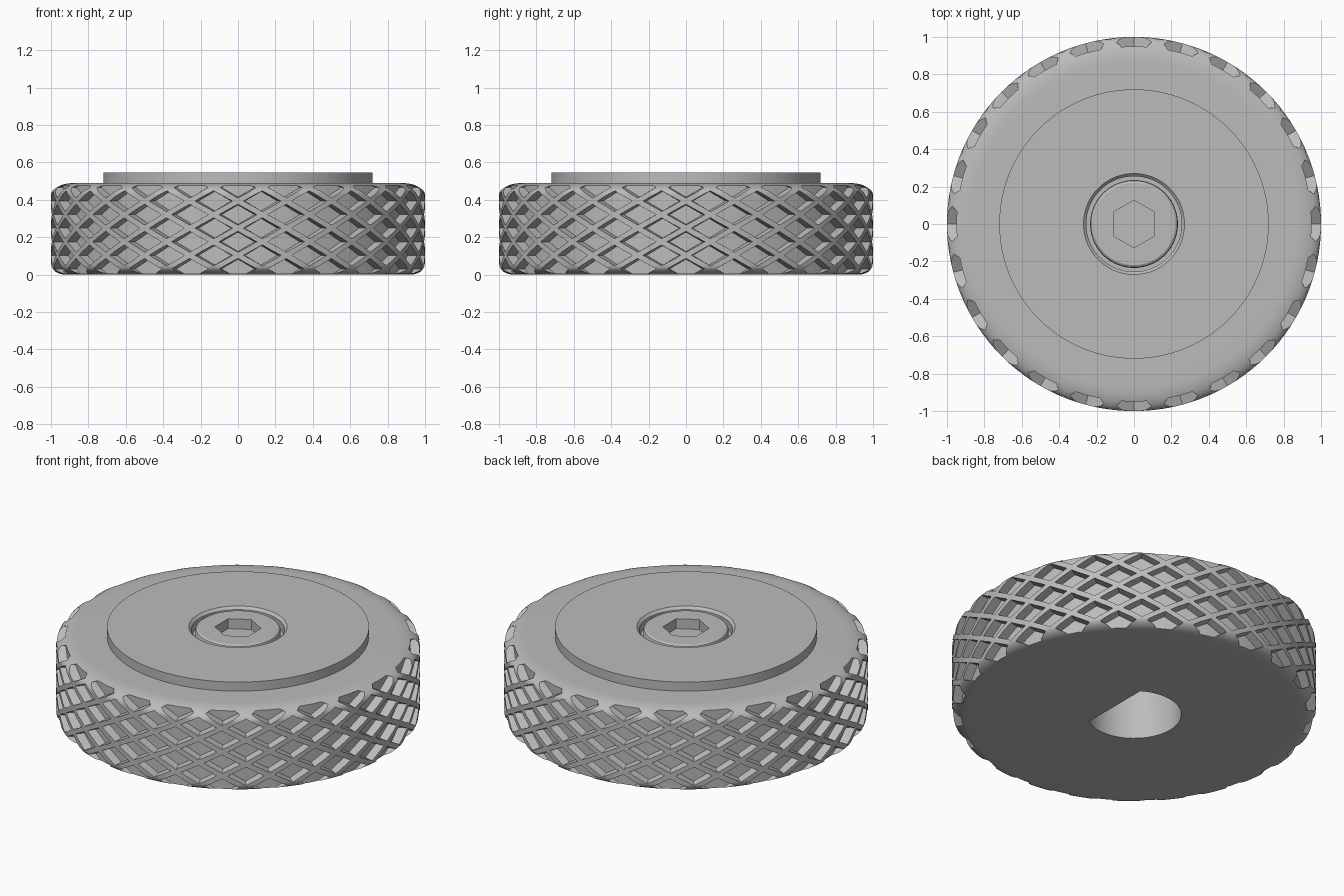
import bpy, bmesh, math
from math import sin, cos, pi, radians

cube = bpy.data.objects.get("Cube")
if cube:
    bpy.data.objects.remove(cube, do_unlink=True)

grey = bpy.data.materials.new("plain grey")
grey.use_nodes = True
grey.diffuse_color = (0.5, 0.5, 0.5, 1)
grey.node_tree.nodes["Principled BSDF"].inputs["Base Color"].default_value = (0.5, 0.5, 0.5, 1)


def add_object(name, bm):
    bmesh.ops.recalc_face_normals(bm, faces=bm.faces)
    mesh = bpy.data.meshes.new(name)
    bm.to_mesh(mesh)
    bm.free()
    mesh.materials.append(grey)
    obj = bpy.data.objects.new(name, mesh)
    bpy.context.collection.objects.link(obj)
    return obj


def lathe(name, profile, steps):
    """Revolve (radius, height) points that start and end on the axis."""
    bm = bmesh.new()
    verts = [bm.verts.new((r, 0, z)) for r, z in profile]
    edges = [bm.edges.new(pair) for pair in zip(verts, verts[1:])]
    bmesh.ops.spin(bm, geom=verts + edges, cent=(0, 0, 0), axis=(0, 0, 1),
                   angle=2 * pi, steps=steps, use_merge=False)
    bmesh.ops.remove_doubles(bm, verts=bm.verts, dist=0.0002)
    return add_object(name, bm)


def prism(name, outline, low, high):
    """Extrude a flat outline between two heights."""
    bm = bmesh.new()
    rings = [[bm.verts.new((x, y, z)) for x, y in outline] for z in (low, high)]
    for ring in rings:
        bm.faces.new(ring)
    n = len(outline)
    for i in range(n):
        j = (i + 1) % n
        bm.faces.new((rings[0][i], rings[0][j], rings[1][j], rings[1][i]))
    return add_object(name, bm)


def cut(obj, cutter):
    """Subtract the cutter, bake the result and drop the cutter."""
    cutter.hide_render = True
    mod = obj.modifiers.new("cut", 'BOOLEAN')
    mod.operation, mod.solver, mod.object = 'DIFFERENCE', 'EXACT', cutter
    bpy.context.view_layer.update()
    result = obj.evaluated_get(bpy.context.evaluated_depsgraph_get())
    mesh = bpy.data.meshes.new_from_object(result)
    obj.modifiers.clear()
    obj.data = mesh
    bpy.data.objects.remove(cutter, do_unlink=True)


def smooth(obj):
    bpy.ops.object.select_all(action='DESELECT')
    obj.select_set(True)
    bpy.context.view_layer.objects.active = obj
    bpy.ops.object.shade_smooth_by_angle(angle=radians(25))


# Knob body: rounded rim, raised disc and counterbore
quarter = [i * pi / 16 for i in range(9)]
profile = [(0, 0)]
profile += [(0.92 + 0.08 * sin(t), 0.05 - 0.05 * cos(t)) for t in quarter]
profile += [(0.87 + 0.13 * cos(t), 0.43 + 0.06 * sin(t)) for t in quarter]
profile += [(0.72, 0.49), (0.72, 0.545), (0.27, 0.545), (0.255, 0.53),
            (0.255, 0.48), (0, 0.48)]
body = lathe("knob_body", profile, 192)

# Knurling: staggered diamond pockets around the rim
COUNT, PITCH, MIDDLE, FLOOR = 24, 0.145, 0.248, 0.95
step = 2 * pi / COUNT
bm = bmesh.new()


def diamond(angle, height):
    rings = []
    for radius, scale in ((FLOOR, 0.71), (1.04, 0.82)):
        ring = []
        for du, dv in ((-1, 0), (0, -1), (1, 0), (0, 1)):
            a = angle + du * scale * step / 2
            ring.append(bm.verts.new((radius * cos(a), radius * sin(a),
                                      height + dv * scale * PITCH / 2)))
        rings.append(ring)
    inner, outer = rings
    for left, low, right, top in rings:
        bm.faces.new((left, low, top))
        bm.faces.new((low, right, top))
    for i in range(4):
        j = (i + 1) % 4
        bm.faces.new((inner[i], inner[j], outer[j], outer[i]))


for i in range(COUNT):
    for row in (-1.5, -0.5, 0.5, 1.5):
        diamond(i * step, MIDDLE + row * PITCH)
    for row in (-1, 0, 1):
        diamond((i + 0.5) * step, MIDDLE + row * PITCH)
cut(body, add_object("knurl_cutter", bm))

# D-shaped shaft hole from below
RADIUS, FLAT = 0.26, 0.14
start = math.acos(FLAT / RADIUS)
arc = [start + (2 * pi - 2 * start) * i / 48 for i in range(49)]
hole = [(RADIUS * cos(a), RADIUS * sin(a)) for a in arc]
cut(body, prism("shaft_hole_cutter", hole, -0.1, 0.36))
smooth(body)

# Screw head with hex socket
screw = lathe("screw_head", [(0, 0.46), (0.235, 0.46), (0.235, 0.522), (0.231, 0.533),
                             (0.22, 0.54), (0, 0.54)], 96)
hexagon = [(0.127 * sin(i * pi / 3), 0.127 * cos(i * pi / 3)) for i in range(6)]
cut(screw, prism("hex_cutter", hexagon, 0.475, 0.6))
smooth(screw)
